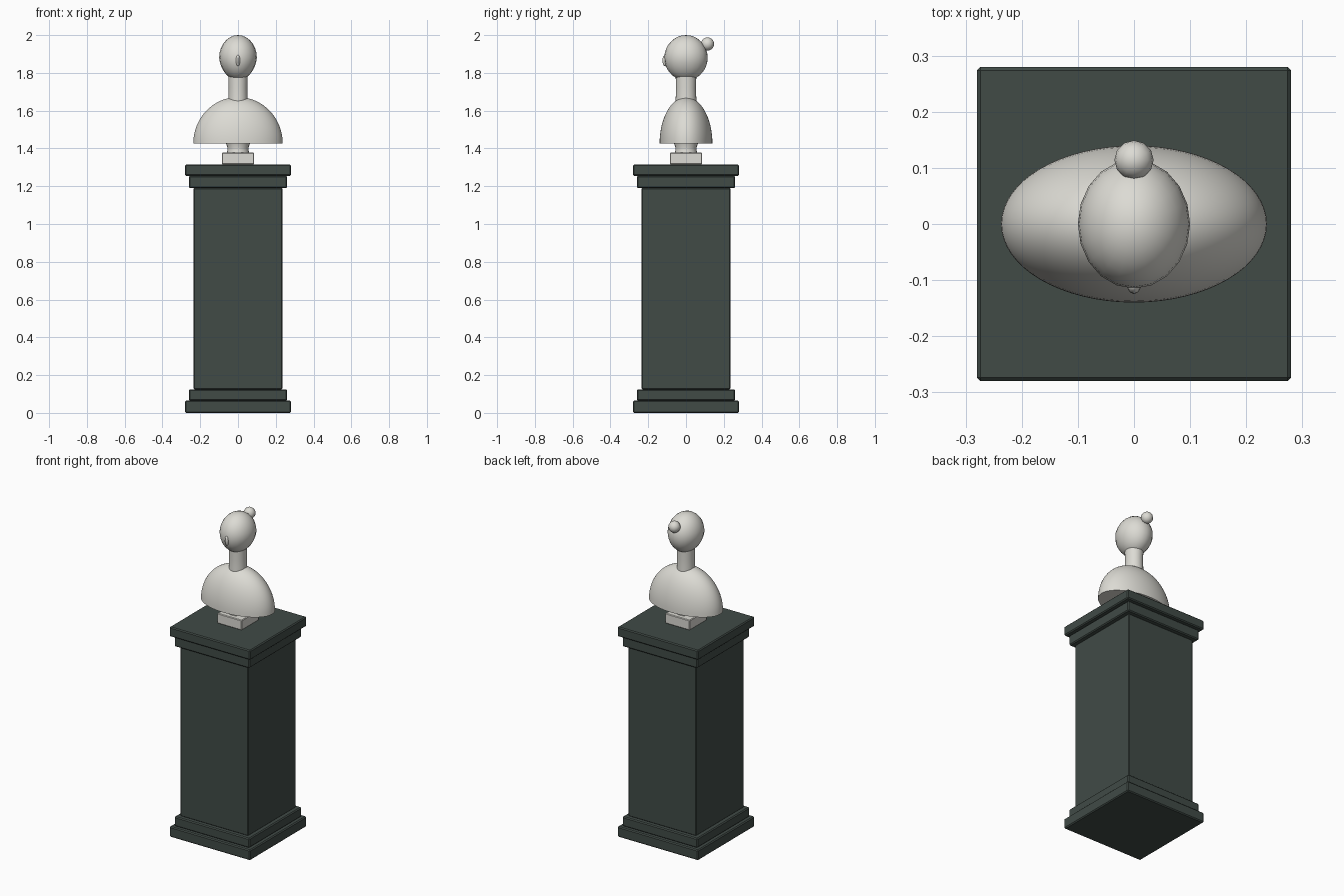
import bpy, bmesh, math
from mathutils import Vector, Matrix

if "Cube" in bpy.data.objects:
    bpy.data.objects.remove(bpy.data.objects["Cube"])


def material(name, rgb):
    m = bpy.data.materials.new(name)
    m.diffuse_color = (*rgb, 1)
    m.use_nodes = True
    m.node_tree.nodes["Principled BSDF"].inputs["Base Color"].default_value = m.diffuse_color
    return m


GREEN = material("dark green stone", (0.052, 0.070, 0.062))
MARBLE = material("pale marble", (0.72, 0.71, 0.66))


def finish(bm, name, mat, smooth=True):
    bmesh.ops.recalc_face_normals(bm, faces=bm.faces)
    mesh = bpy.data.meshes.new(name)
    bm.to_mesh(mesh)
    bm.free()
    mesh.materials.append(mat)
    ob = bpy.data.objects.new(name, mesh)
    bpy.context.collection.objects.link(ob)
    if smooth:
        bpy.ops.object.select_all(action='DESELECT')
        ob.select_set(True)
        bpy.context.view_layer.objects.active = ob
        bpy.ops.object.shade_smooth_by_angle(angle=math.radians(40))
    return ob


def slab(name, half, z0, z1, mat, bevel=0.006):
    bm = bmesh.new()
    bmesh.ops.create_cube(bm, size=1, matrix=Matrix.Translation((0, 0, (z0 + z1) / 2))
                          @ Matrix.Diagonal((2 * half, 2 * half, z1 - z0, 1)))
    bmesh.ops.bevel(bm, geom=bm.edges[:], offset=bevel, segments=1, affect='EDGES')
    return finish(bm, name, mat, False)


def ball(centre, radii, segs, rings):
    bm = bmesh.new()
    bmesh.ops.create_uvsphere(bm, u_segments=segs, v_segments=rings, radius=1,
                              matrix=Matrix.Translation(centre) @ Matrix.Diagonal((*radii, 1)))
    return bm


def lathe(name, profile, segs, mat, y_scale=1):
    bm = bmesh.new()
    rings = [[bm.verts.new((r * math.cos(math.tau * i / segs),
                            r * y_scale * math.sin(math.tau * i / segs), z))
              for i in range(segs)] for r, z in profile]
    for a, b in zip(rings, rings[1:]):
        for i in range(segs):
            j = (i + 1) % segs
            bm.faces.new((a[i], a[j], b[j], b[i]))
    bm.faces.new(rings[0][::-1])
    bm.faces.new(rings[-1])
    return finish(bm, name, mat)


# Pedestal
slab("base_slab", 0.28, 0, 0.065, GREEN)
slab("base_moulding", 0.26, 0.065, 0.125, GREEN)
slab("shaft", 0.235, 0.125, 1.19, GREEN, 0.004)
slab("cap_moulding", 0.26, 1.19, 1.255, GREEN)
slab("cap_slab", 0.28, 1.255, 1.315, GREEN)

# Socle under the bust
slab("socle_block", 0.085, 1.315, 1.378, MARBLE, 0.004)
lathe("socle_stem", [(0.06, 1.375), (0.056, 1.39), (0.056, 1.405), (0.064, 1.43)], 24, MARBLE)

# Shoulders: half ellipsoid, closed underneath
bm = ball((0, 0, 1.425), (0.237, 0.14, 0.247), 64, 32)
cut = bmesh.ops.bisect_plane(bm, geom=bm.verts[:] + bm.edges[:] + bm.faces[:],
                             plane_co=(0, 0, 1.425), plane_no=(0, 0, 1), clear_inner=True)
bmesh.ops.holes_fill(bm, edges=[e for e in bm.edges if e.is_boundary])
finish(bm, "shoulders", MARBLE)

# Neck
lathe("neck", [(0.053, 1.63), (0.051, 1.68), (0.05, 1.72), (0.052, 1.80)], 24, MARBLE, 1.06)

# Head: ellipsoid narrowing slightly towards the chin
bm = ball((0, 0, 1.88), (0.1, 0.115, 0.12), 20, 14)
for v in bm.verts:
    t = max(0, (1.88 - v.co.z) / 0.12)
    v.co.x *= 1 - 0.1 * t
finish(bm, "head", MARBLE)

# Nose and hair bun
finish(ball((0, -0.11, 1.865), (0.012, 0.015, 0.03), 10, 8), "nose", MARBLE)
finish(ball((0, 0.114, 1.953), (0.035, 0.035, 0.035), 12, 8), "hair_bun", MARBLE)
